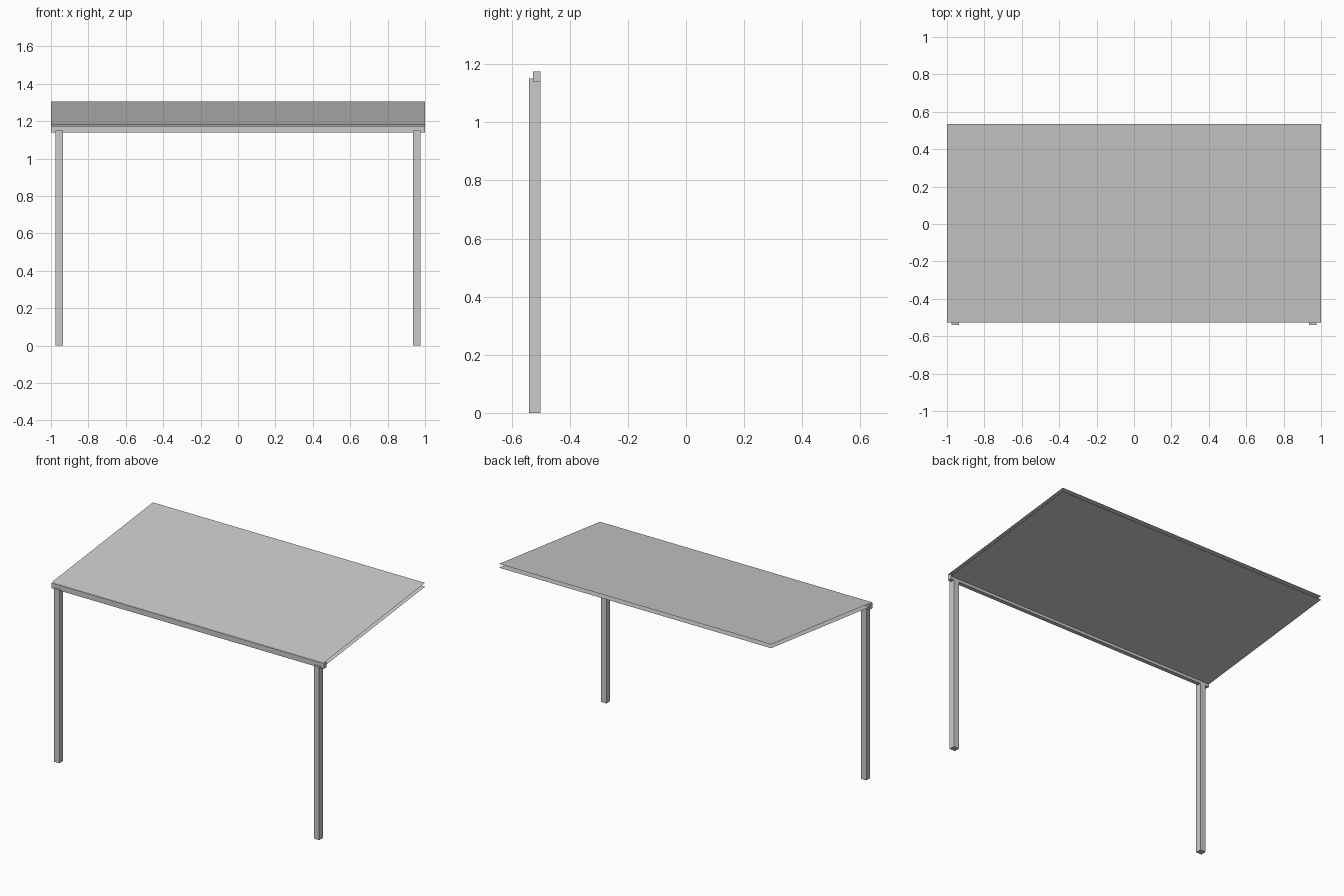
import bpy
import bmesh
from mathutils import Vector

cube = bpy.data.objects.get("Cube")
if cube:
    bpy.data.objects.remove(cube, do_unlink=True)

# Single plain grey for the whole canopy
grey = bpy.data.materials.new("light_grey")
grey.use_nodes = True
grey.diffuse_color = (0.6, 0.6, 0.6, 1)
grey.node_tree.nodes["Principled BSDF"].inputs["Base Color"].default_value = grey.diffuse_color


def add_object(name, bm):
    mesh = bpy.data.meshes.new(name)
    bm.to_mesh(mesh)
    bm.free()
    mesh.materials.append(grey)
    obj = bpy.data.objects.new(name, mesh)
    bpy.context.collection.objects.link(obj)
    return obj


def box(name, low, high):
    low, high = Vector(low), Vector(high)
    bm = bmesh.new()
    bmesh.ops.create_cube(bm, size=1)
    bmesh.ops.scale(bm, vec=high - low, verts=bm.verts)
    bmesh.ops.translate(bm, vec=(low + high) / 2, verts=bm.verts)
    return add_object(name, bm)


def sloped_sheet(name, front_z, back_z, facing_down=False):
    bm = bmesh.new()
    corners = [(-1, -0.525, front_z), (1, -0.525, front_z),
               (1, 0.535, back_z), (-1, 0.535, back_z)]
    face = bm.faces.new([bm.verts.new(c) for c in corners])
    if facing_down:
        face.normal_flip()
    return add_object(name, bm)


# Two front posts
for side, x in (("right", -0.955), ("left", 0.955)):
    box(side + "_post", (x - 0.02, -0.54, 0), (x + 0.02, -0.5, 1.15))

# Cross beam resting on the posts
box("front_beam", (-1, -0.527, 1.14), (1, -0.5, 1.175))

# Roof skins, open around the edges
sloped_sheet("roof_top_sheet", 1.18, 1.305)
sloped_sheet("roof_bottom_sheet", 1.155, 1.28, facing_down=True)
